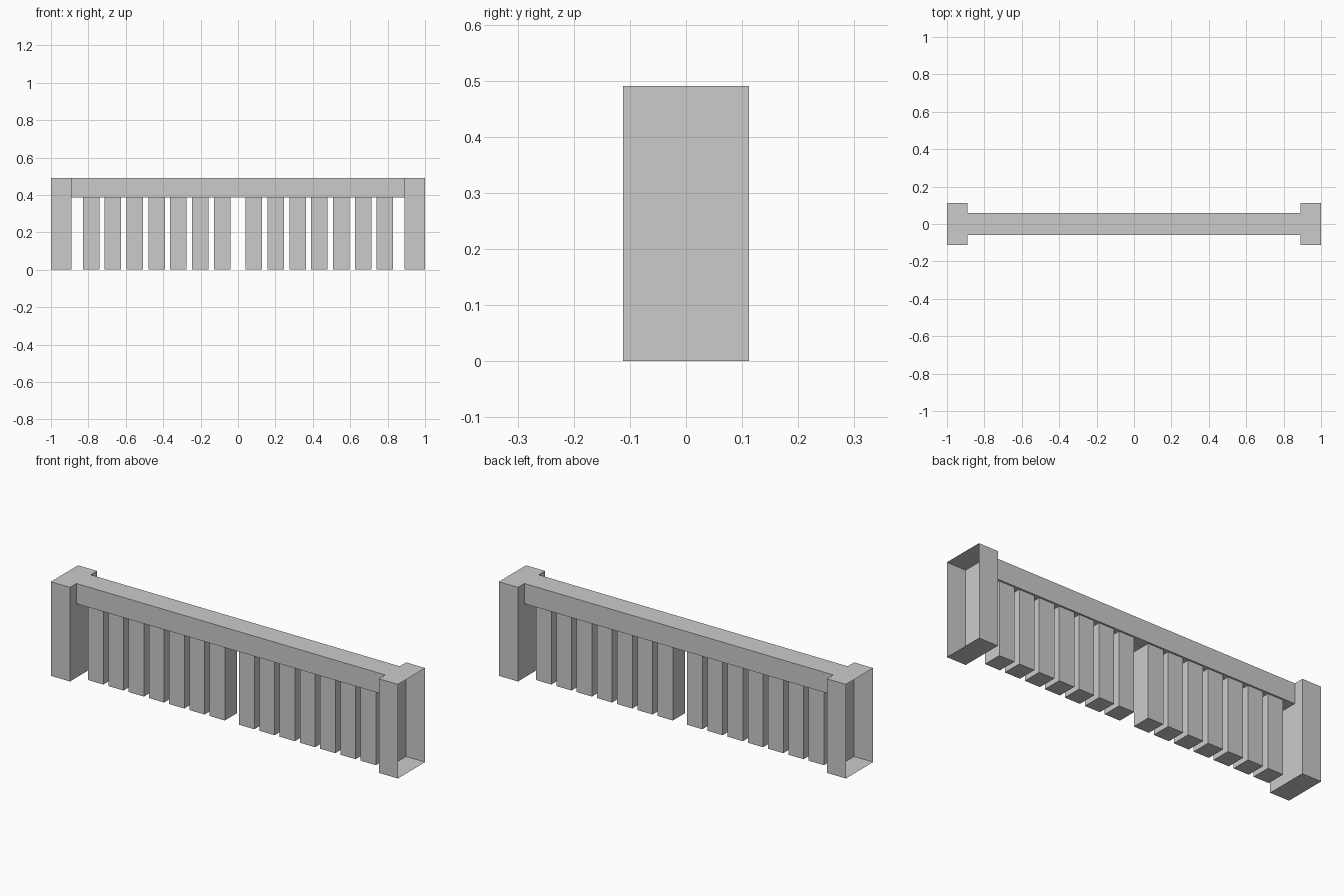
import bpy, bmesh
from mathutils import Vector

if "Cube" in bpy.data.objects:
    bpy.data.objects.remove(bpy.data.objects["Cube"])


def box(name, lo, hi, open_dirs=()):
    """Box between two corners, leaving off the faces pointing along open_dirs."""
    lo, hi = Vector(lo), Vector(hi)
    bm = bmesh.new()
    bmesh.ops.create_cube(bm, size=1)
    bmesh.ops.scale(bm, vec=hi - lo, verts=bm.verts)
    bmesh.ops.translate(bm, vec=(lo + hi) / 2, verts=bm.verts)
    bm.normal_update()
    drop = [f for f in bm.faces if any(f.normal.dot(Vector(d)) > 0.9 for d in open_dirs)]
    bmesh.ops.delete(bm, geom=drop, context='FACES')
    mesh = bpy.data.meshes.new(name)
    bm.to_mesh(mesh)
    bm.free()
    obj = bpy.data.objects.new(name, mesh)
    bpy.context.collection.objects.link(obj)
    return obj


HEIGHT, RAIL_BOTTOM = 0.49, 0.385
POST_IN, POST_D = 0.89, 0.112
RAIL_D, BAL_D, BAL_W = 0.059, 0.05, 0.088

# Top rail, its ends meet the posts
box("top_rail", (-POST_IN, -RAIL_D, RAIL_BOTTOM), (POST_IN, RAIL_D, HEIGHT),
    [(1, 0, 0), (-1, 0, 0)])

for side, label in ((-1, "left"), (1, "right")):
    # End post: hollow, open on its outer side
    xs = sorted((side * POST_IN, side * 1.0))
    box(label + "_post", (xs[0], -POST_D, 0), (xs[1], POST_D, HEIGHT), [(side, 0, 0)])

    # Seven balusters on each side of the wider middle gap
    for i in range(7):
        x = side * (0.085 + i * 0.1167)
        box(f"{label}_baluster_{i + 1}", (x - BAL_W / 2, -BAL_D, 0),
            (x + BAL_W / 2, BAL_D, RAIL_BOTTOM), [(0, 0, 1)])
